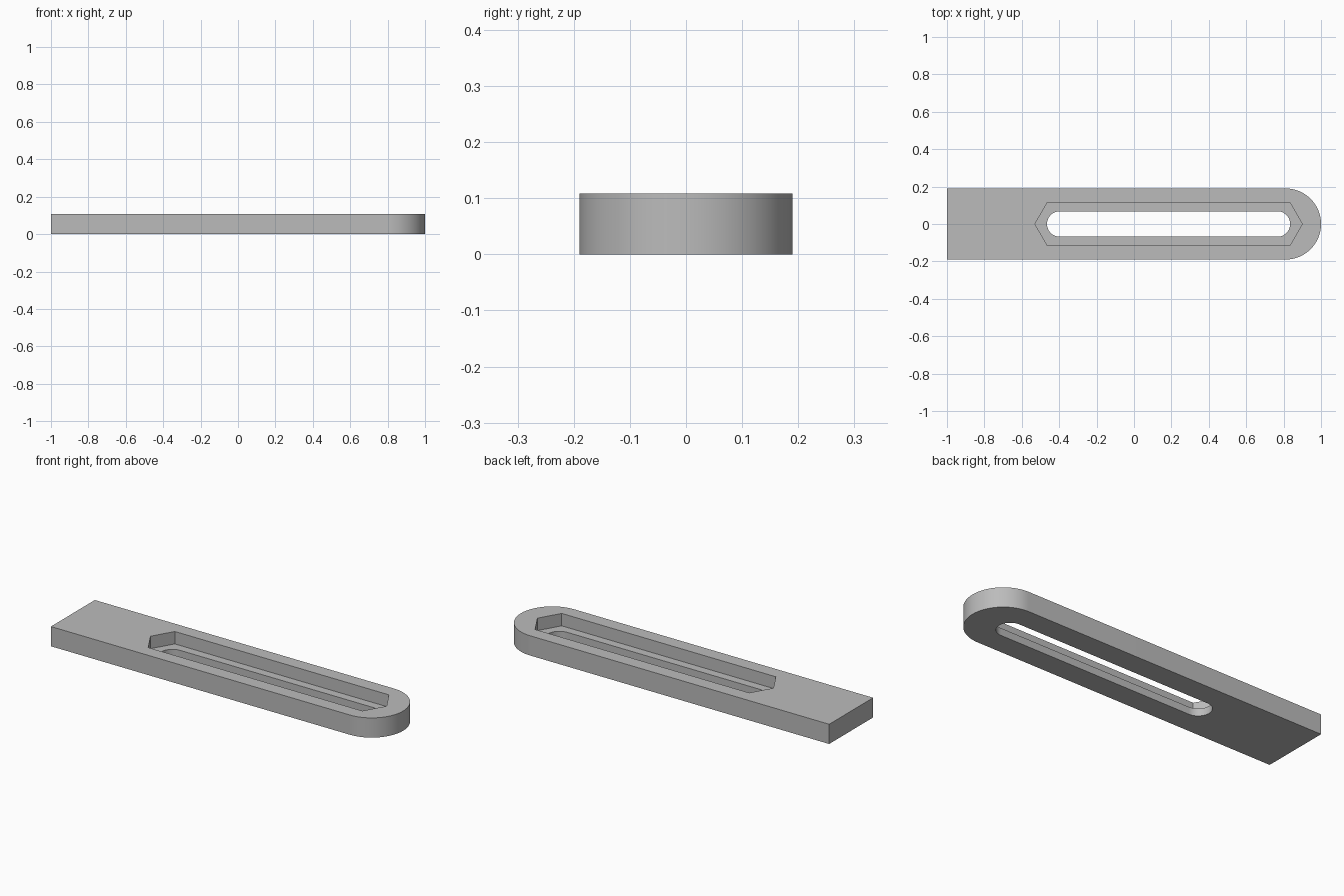
import bpy
import bmesh
from math import pi, sin, cos, radians

old = bpy.data.objects.get("Cube")
if old:
    bpy.data.objects.remove(old, do_unlink=True)

HEIGHT = 0.108
LEDGE = 0.04                  # height of the recess floor
SLOT_ENDS = (-0.397, 0.767)   # centres of the slot's end arcs

grey = bpy.data.materials.new("plain grey")
grey.use_nodes = True
colour = (0.5, 0.5, 0.5, 1)
grey.diffuse_color = colour
grey.node_tree.nodes["Principled BSDF"].inputs["Base Color"].default_value = colour


def arc(cx, radius, start, steps):
    """Points of a half turn around (cx, 0), counter-clockwise."""
    return [(cx + radius * cos(start + pi * i / steps),
             radius * sin(start + pi * i / steps)) for i in range(steps + 1)]


def stadium(radius, steps, turn=0.0):
    """Long outline with a half-round end at each slot centre."""
    left, right = SLOT_ENDS
    return arc(right, radius, -pi / 2, steps) + arc(left, radius, pi / 2, steps)


def prism(name, outline, low, high):
    """Upright solid on an outline."""
    bm = bmesh.new()
    base = bm.faces.new([bm.verts.new((x, y, low)) for x, y in outline])
    top = bmesh.ops.extrude_face_region(bm, geom=[base])["geom"]
    verts = [v for v in top if isinstance(v, bmesh.types.BMVert)]
    bmesh.ops.translate(bm, verts=verts, vec=(0, 0, high - low))
    bmesh.ops.recalc_face_normals(bm, faces=bm.faces)
    mesh = bpy.data.meshes.new(name)
    bm.to_mesh(mesh)
    bm.free()
    mesh.materials.append(grey)
    obj = bpy.data.objects.new(name, mesh)
    bpy.context.collection.objects.link(obj)
    return obj


def hexagon_track(flat):
    """Path swept by a hexagon whose points face along x."""
    left, right = SLOT_ENDS
    corner = flat / cos(radians(30))
    half = corner / 2
    return [(right + half, -flat), (right + corner, 0), (right + half, flat),
            (left - half, flat), (left - corner, 0), (left - half, -flat)]


# Bar with one square end and one round end
bar = prism("slotted_bar", [(-1, 0.19), (-1, -0.19)] + arc(0.81, 0.19, -pi / 2, 48),
            0, HEIGHT)

# Hexagonal recess from above, then the round-ended through slot
cutters = [prism("recess_cutter", hexagon_track(0.115), LEDGE, HEIGHT + 0.1),
           prism("slot_cutter", stadium(0.068, 32), -0.1, HEIGHT + 0.1)]

bpy.context.view_layer.objects.active = bar
bar.select_set(True)
for cutter in cutters:
    cutter.hide_render = True
    cut = bar.modifiers.new(cutter.name, "BOOLEAN")
    cut.operation = "DIFFERENCE"
    cut.solver = "EXACT"
    cut.object = cutter
    bpy.ops.object.modifier_apply(modifier=cut.name)
    bpy.data.objects.remove(cutter, do_unlink=True)

bpy.ops.object.shade_smooth_by_angle(angle=radians(30))
